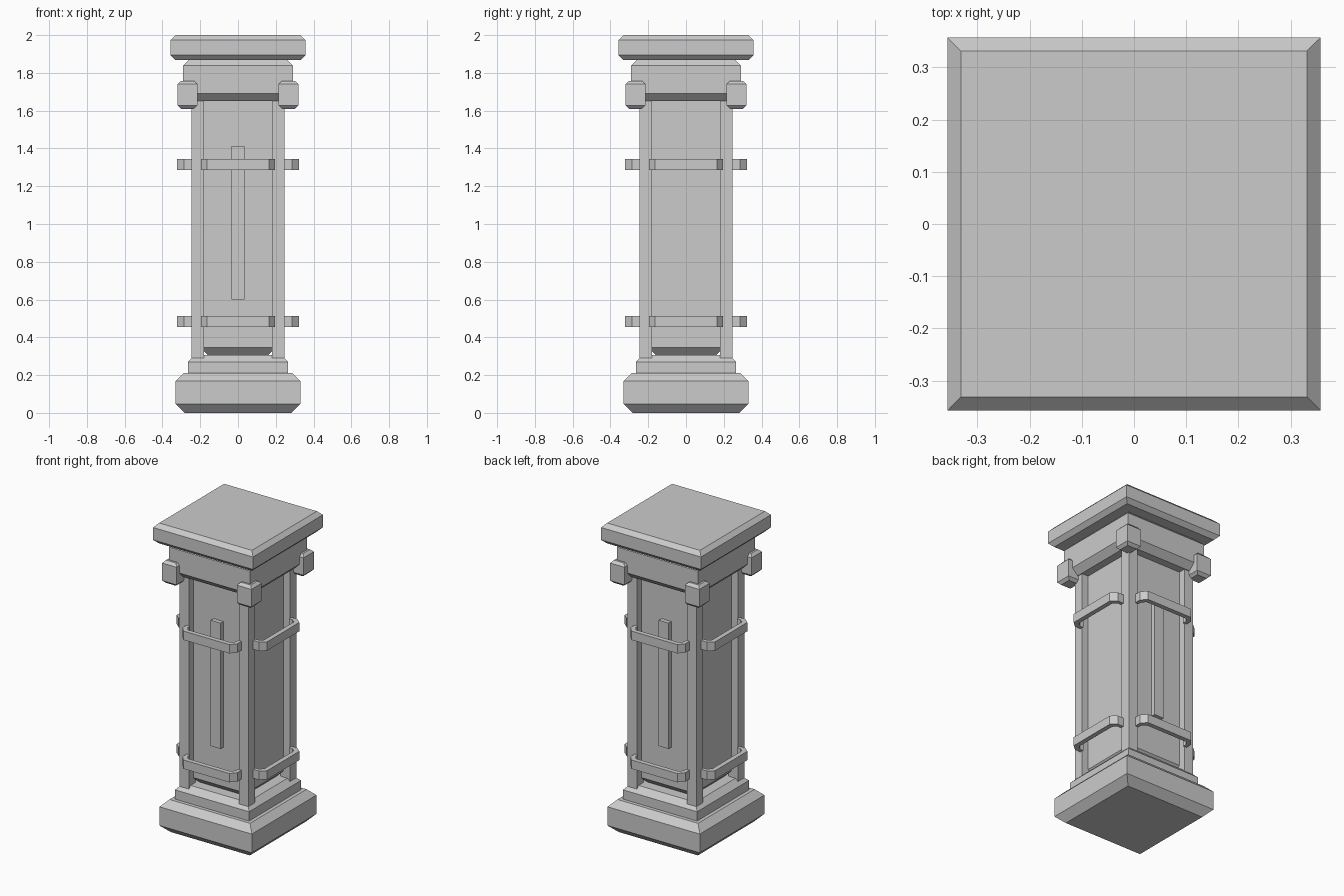
import bpy
import bmesh
from math import pi
from mathutils import Matrix

if "Cube" in bpy.data.objects:
    bpy.data.objects.remove(bpy.data.objects["Cube"], do_unlink=True)

stone = bpy.data.materials.new("grey_stone")
stone.use_nodes = True
stone.diffuse_color = (0.6, 0.6, 0.6, 1)
stone.node_tree.nodes["Principled BSDF"].inputs["Base Color"].default_value = (0.6, 0.6, 0.6, 1)


def finish(name, bm, turn=0):
    """Turn the mesh about the column axis and make it an object."""
    bmesh.ops.rotate(bm, verts=bm.verts, matrix=Matrix.Rotation(turn, 3, "Z"))
    bmesh.ops.recalc_face_normals(bm, faces=bm.faces)
    mesh = bpy.data.meshes.new(name)
    bm.to_mesh(mesh)
    bm.free()
    mesh.materials.append(stone)
    obj = bpy.data.objects.new(name, mesh)
    bpy.context.collection.objects.link(obj)
    return obj


def square_stack(name, sections, x=0, y=0, turn=0):
    """Loft square sections given as (half width, height)."""
    bm = bmesh.new()
    rings = []
    for h, z in sections:
        corners = ((-h, -h), (h, -h), (h, h), (-h, h))
        rings.append([bm.verts.new((x + a, y + b, z)) for a, b in corners])
    for low, high in zip(rings, rings[1:]):
        for i in range(4):
            j = (i + 1) % 4
            bm.faces.new((low[i], low[j], high[j], high[i]))
    bm.faces.new(rings[0][::-1])
    bm.faces.new(rings[-1])
    return finish(name, bm, turn)


def prism(name, outline, z0, z1, turn=0):
    """Extrude a plan outline upwards."""
    bm = bmesh.new()
    face = bm.faces.new([bm.verts.new((x, y, z0)) for x, y in outline])
    top = bmesh.ops.extrude_face_region(bm, geom=[face])["geom"]
    verts = [v for v in top if isinstance(v, bmesh.types.BMVert)]
    bmesh.ops.translate(bm, verts=verts, vec=(0, 0, z1 - z0))
    return finish(name, bm, turn)


# Base, shaft and capital
square_stack("base", [(0.283, 0), (0.33, 0.047), (0.33, 0.168), (0.288, 0.21)])
square_stack("base_step", [(0.265, 0.21), (0.265, 0.27), (0.228, 0.307)])
square_stack("shaft_core", [(0.16, 0.307), (0.2, 0.347), (0.2, 1.66)])
square_stack("capital", [(0.25, 1.652), (0.29, 1.692), (0.29, 1.84), (0.262, 1.868)])
square_stack("top_slab", [(0.331, 1.868), (0.357, 1.894), (0.357, 1.974), (0.331, 2)])

# Corner posts with a block at each head
for i in range(4):
    turn = i * pi / 2
    square_stack(f"corner_post_{i + 1}", [(0.033, 0.28), (0.033, 1.66)], 0.212, 0.212, turn)
    square_stack(f"corner_block_{i + 1}",
                 [(0.035, 1.61), (0.052, 1.627), (0.052, 1.74), (0.035, 1.757)],
                 0.267, 0.267, turn)

# Bowed straps bridging the posts on every side
half = [(0.196, -0.243), (0.196, -0.286), (0.164, -0.323)]
inner = [(0.15, -0.293), (0.172, -0.268), (0.172, -0.243)]
strap = ([(-x, y) for x, y in half] + half[::-1]
         + inner[::-1] + [(-x, y) for x, y in inner])
for i in range(4):
    for level, z in (("lower", 0.455), ("upper", 1.287)):
        prism(f"{level}_strap_{i + 1}", strap, z, z + 0.057, i * pi / 2)

# Raised upright bars on the front and back
bar = [(-0.035, -0.19), (-0.035, -0.228), (0.035, -0.228), (0.035, -0.19)]
for name, turn in (("front_bar", 0), ("back_bar", pi)):
    prism(name, bar, 0.6, 1.412, turn)
